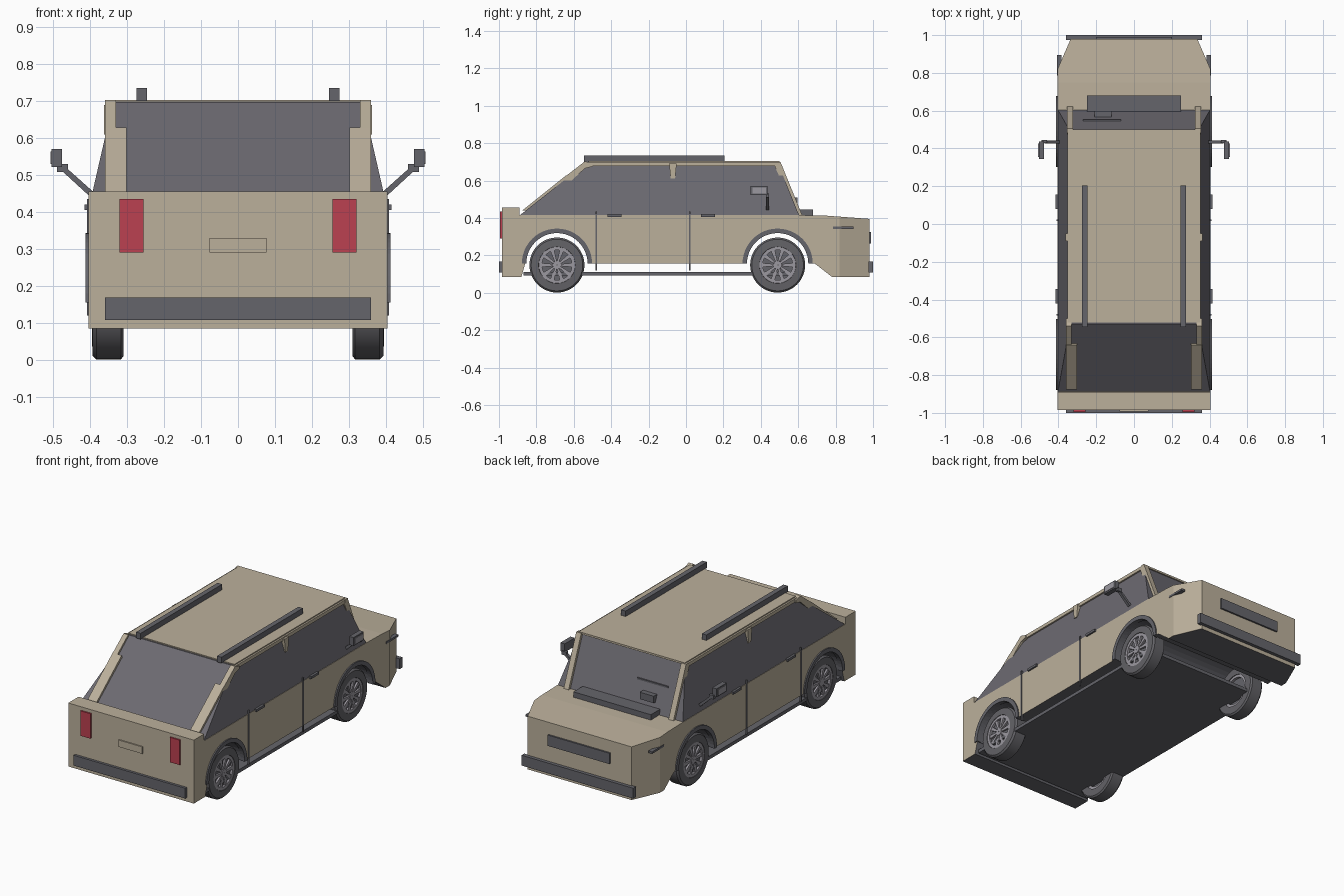
import bpy, bmesh, math

if "Cube" in bpy.data.objects:
    bpy.data.objects.remove(bpy.data.objects["Cube"])


def mat(name, r, g, b):
    m = bpy.data.materials.new(name)
    m.diffuse_color = (r, g, b, 1)
    m.use_nodes = True
    m.node_tree.nodes["Principled BSDF"].inputs["Base Color"].default_value = m.diffuse_color
    return m


PAINT = mat("beige_paint", 0.50, 0.435, 0.33)
GLASS = mat("tinted_glass", 0.150, 0.144, 0.165)
TRIM = mat("dark_trim", 0.130, 0.130, 0.147)
RUBBER = mat("tyre_rubber", 0.125, 0.123, 0.135)
ALLOY = mat("alloy", 0.33, 0.315, 0.35)
RED = mat("tail_red", 0.50, 0.052, 0.082)


def finish(name, bm, *mats):
    bmesh.ops.recalc_face_normals(bm, faces=bm.faces)
    me = bpy.data.meshes.new(name)
    bm.to_mesh(me)
    bm.free()
    ob = bpy.data.objects.new(name, me)
    bpy.context.collection.objects.link(ob)
    for m in mats:
        me.materials.append(m)
    return ob


def add_prism(bm, pts, x0, x1):
    """Side profile of (y, z) points extruded from x0 to x1."""
    a = [bm.verts.new((x0, y, z)) for y, z in pts]
    b = [bm.verts.new((x1, y, z)) for y, z in pts]
    bm.faces.new(a)
    bm.faces.new(b[::-1])
    n = len(pts)
    for i in range(n):
        j = (i + 1) % n
        bm.faces.new((a[i], a[j], b[j], b[i]))


def prism(name, pts, x0, x1, m, both=False):
    bm = bmesh.new()
    add_prism(bm, pts, x0, x1)
    if both:
        add_prism(bm, pts, -x0, -x1)
    return finish(name, bm, m)


def box(name, x, y, z, m, both=False):
    return prism(name, [(y[0], z[0]), (y[1], z[0]), (y[1], z[1]), (y[0], z[1])],
                 x[0], x[1], m, both)


def arc(cy, cz, r, a0, a1, n):
    return [(cy + r * math.cos(math.radians(a0 + (a1 - a0) * i / n)),
             cz + r * math.sin(math.radians(a0 + (a1 - a0) * i / n)))
            for i in range(n + 1)]


AXLES = {"rear": -0.69, "front": 0.49}

# Body with open wheel arches, tapered nose and dark underside
profile = [(-0.985, 0.085), (-0.88, 0.085), (-0.86, 0.155)]
for cy in AXLES.values():
    profile += arc(cy, 0.155, 0.168, 180, 0, 20)
profile += [(0.69, 0.155), (0.78, 0.085), (0.98, 0.085), (0.98, 0.395),
            (0.75, 0.412), (0.60, 0.415), (-0.89, 0.415), (-0.89, 0.455),
            (-0.985, 0.455)]
bm = bmesh.new()
add_prism(bm, profile, -0.405, 0.405)
bmesh.ops.bisect_plane(bm, geom=bm.verts[:] + bm.edges[:] + bm.faces[:],
                       plane_co=(0, 0.82, 0), plane_no=(0, 1, 0))
for v in bm.verts:
    if v.co.y > 0.95:
        v.co.x = math.copysign(0.335, v.co.x)
bmesh.ops.recalc_face_normals(bm, faces=bm.faces)
for f in bm.faces:
    f.normal_update()
    f.material_index = 1 if f.normal.z < -0.02 else 0
finish("body", bm, PAINT, TRIM)
box("floor_pan", (-0.39, 0.39), (-0.87, 0.60), (0.092, 0.112), TRIM)

# Glass cabin
bm = bmesh.new()
bottom = [bm.verts.new(p) for p in ((-0.403, -0.89, 0.413), (0.403, -0.89, 0.413),
                                    (0.403, 0.605, 0.413), (-0.403, 0.605, 0.413))]
top = [bm.verts.new(p) for p in ((-0.338, -0.53, 0.697), (0.338, -0.53, 0.697),
                                 (0.338, 0.49, 0.697), (-0.338, 0.49, 0.697))]
bm.faces.new(bottom)
bm.faces.new(top)
for i in range(4):
    j = (i + 1) % 4
    bm.faces.new((bottom[i], bottom[j], top[j], top[i]))
finish("cabin_glass", bm, GLASS)

# Roof, its edges and pillars
box("roof", (-0.342, 0.342), (-0.522, 0.50), (0.692, 0.703), PAINT)
box("roof_edge", (0.33, 0.352), (-0.525, 0.495), (0.677, 0.697), PAINT, True)
prism("rear_pillar_lower", [(-0.875, 0.44), (-0.64, 0.628), (-0.62, 0.59), (-0.81, 0.44)],
      0.302, 0.36, PAINT, True)
prism("rear_pillar_upper", [(-0.66, 0.61), (-0.54, 0.703), (-0.50, 0.69), (-0.50, 0.675),
                            (-0.54, 0.665), (-0.64, 0.575)], 0.33, 0.36, PAINT, True)
prism("front_pillar", [(0.485, 0.70), (0.505, 0.70), (0.622, 0.413), (0.59, 0.413),
                       (0.475, 0.675)], 0.322, 0.354, PAINT, True)
prism("middle_pillar", [(-0.082, 0.61), (-0.058, 0.61), (-0.05, 0.69), (-0.09, 0.69)],
      0.33, 0.363, PAINT, True)
box("roof_rail", (0.246, 0.275), (-0.545, 0.205), (0.70, 0.735), TRIM, True)

# Cowl, wiper and inside mirror
box("cowl", (-0.25, 0.25), (0.595, 0.68), (0.412, 0.445), TRIM)
box("wiper", (-0.27, -0.07), (0.545, 0.552), (0.555, 0.565), TRIM)
box("windscreen_sensor", (-0.21, -0.12), (0.56, 0.597), (0.47, 0.51), TRIM)

# Bumpers, lights and plates
box("rear_bumper", (-0.36, 0.36), (-1.0, -0.98), (0.108, 0.168), TRIM)
box("front_bumper", (-0.36, 0.36), (0.975, 1.0), (0.108, 0.168), TRIM)
box("front_plate", (-0.20, 0.20), (0.975, 0.99), (0.262, 0.325), TRIM)
box("rear_plate", (-0.077, 0.077), (-0.992, -0.98), (0.29, 0.33), PAINT)
box("tail_light", (0.256, 0.32), (-0.994, -0.98), (0.29, 0.435), RED, True)
box("headlight_strip", (0.385, 0.408), (0.785, 0.895), (0.341, 0.353), TRIM, True)

# Door gaps and handles
for label, y in (("rear", -0.48), ("front", 0.02)):
    box(label + "_door_gap", (0.400, 0.409), (y - 0.004, y + 0.004), (0.12, 0.435), TRIM, True)
    box(label + "_door_handle", (0.400, 0.415), (y + 0.06, y + 0.135), (0.406, 0.420), TRIM, True)

# Door mirrors on slanted arms
bm = bmesh.new()
for s in (1, -1):
    loop = [(0.392, 0.455), (0.402, 0.443), (0.474, 0.509), (0.466, 0.521)]
    rings = [[bm.verts.new((s * x, y, z)) for x, z in loop] for y in (0.427, 0.443)]
    bm.faces.new(rings[0])
    bm.faces.new(rings[1])
    for i in range(4):
        j = (i + 1) % 4
        bm.faces.new((rings[0][i], rings[0][j], rings[1][j], rings[1][i]))
finish("mirror_arm", bm, TRIM)
box("mirror_bracket", (0.46, 0.49), (0.428, 0.445), (0.508, 0.53), TRIM, True)
box("mirror_head", (0.476, 0.504), (0.345, 0.437), (0.522, 0.571), TRIM, True)
box("mirror_inset", (0.503, 0.507), (0.355, 0.427), (0.53, 0.563), ALLOY, True)


def lathe(name, pts, cy, cz, s, m, n=48):
    """Closed (x, radius) cross-section spun about the axle line."""
    bm = bmesh.new()
    rings = []
    for i in range(n):
        a = 2 * math.pi * i / n
        rings.append([bm.verts.new((s * x, cy + r * math.cos(a), cz + r * math.sin(a)))
                      for x, r in pts])
    k = len(pts)
    for i in range(n):
        p, q = rings[i], rings[(i + 1) % n]
        for j in range(k):
            bm.faces.new((p[j], p[(j + 1) % k], q[(j + 1) % k], q[j]))
    ob = finish(name, bm, m)
    bpy.context.view_layer.objects.active = ob
    ob.select_set(True)
    bpy.ops.object.shade_smooth_by_angle(angle=math.radians(35))
    ob.select_set(False)


# Wheels and arch flares
CZ = 0.148
for end, cy in AXLES.items():
    ring = arc(cy, 0.155, 0.188, 0, 180, 24) + arc(cy, 0.155, 0.164, 180, 0, 24)
    prism(end + "_arch_flare", ring, 0.385, 0.412, TRIM, True)
    for side, s in (("right", 1), ("left", -1)):
        tag = end + "_" + side
        lathe(tag + "_tyre", [(0.31, 0.095), (0.31, 0.138), (0.317, 0.147), (0.383, 0.147),
                              (0.393, 0.138), (0.395, 0.098), (0.388, 0.095)],
              cy, CZ, s, RUBBER)
        lathe(tag + "_rim", [(0.315, 0.080), (0.315, 0.097), (0.393, 0.097), (0.393, 0.080)],
              cy, CZ, s, ALLOY)
        lathe(tag + "_wheel_back", [(0.33, 0.002), (0.33, 0.085), (0.38, 0.085), (0.38, 0.002)],
              cy, CZ, s, TRIM)
        lathe(tag + "_hub", [(0.37, 0.002), (0.37, 0.025), (0.394, 0.022), (0.394, 0.002)],
              cy, CZ, s, ALLOY, 20)
        bm = bmesh.new()
        for i in range(10):
            a = 2 * math.pi * i / 10
            c, d = math.cos(a), math.sin(a)
            pts = [(cy + r * c - w * d, CZ + r * d + w * c) for r, w in
                   ((0.015, -0.005), (0.084, -0.011), (0.084, 0.011), (0.015, 0.005))]
            add_prism(bm, pts, s * 0.375, s * 0.391)
        finish(tag + "_spokes", bm, ALLOY)
